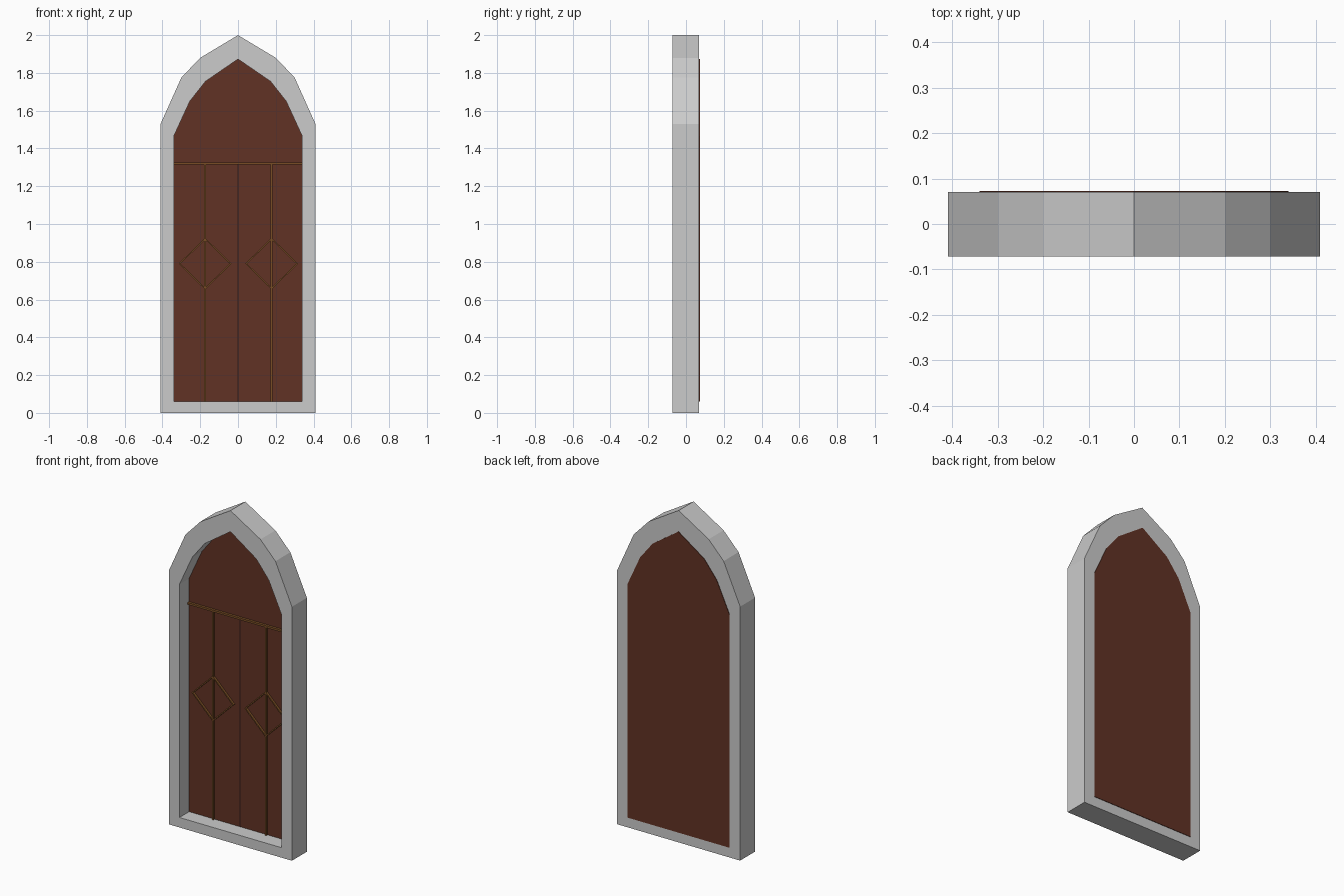
import bpy, bmesh

if "Cube" in bpy.data.objects:
    bpy.data.objects.remove(bpy.data.objects["Cube"])

def material(name, rgb):
    m = bpy.data.materials.new(name)
    m.diffuse_color = (*rgb, 1)
    m.use_nodes = True
    m.node_tree.nodes["Principled BSDF"].inputs["Base Color"].default_value = m.diffuse_color
    return m

wood = material("dark_wood", (0.12, 0.032, 0.018))
brass = material("brown_trim", (0.19, 0.075, 0.018))
dark = material("seam_dark", (0.03, 0.01, 0.008))

def finish(name, bm, mat=None):
    bmesh.ops.recalc_face_normals(bm, faces=bm.faces)
    me = bpy.data.meshes.new(name)
    bm.to_mesh(me)
    bm.free()
    ob = bpy.data.objects.new(name, me)
    bpy.context.collection.objects.link(ob)
    if mat:
        me.materials.append(mat)
    return ob

def mirrored(half):
    """Close a right-hand half profile whose last point is the apex."""
    return half + [(-x, z) for x, z in reversed(half[:-1])]

def slab(name, pts, y0, y1, mat):
    bm = bmesh.new()
    f = bm.faces.new([bm.verts.new((x, y0, z)) for x, z in pts])
    ext = bmesh.ops.extrude_face_region(bm, geom=[f], use_keep_orig=True)
    bmesh.ops.translate(bm, vec=(0, y1 - y0, 0),
                        verts=[g for g in ext["geom"] if isinstance(g, bmesh.types.BMVert)])
    return finish(name, bm, mat)

def ring(name, outer, inner, y0, y1, mat=None):
    """Frame with rectangular section between two matching profiles."""
    bm = bmesh.new()
    loops = [[bm.verts.new((x, y, z)) for x, z in p]
             for p, y in ((outer, y0), (outer, y1), (inner, y1), (inner, y0))]
    n = len(outer)
    for k in range(4):
        a, b = loops[k], loops[(k + 1) % 4]
        for i in range(n):
            j = (i + 1) % n
            bm.faces.new((a[i], a[j], b[j], b[i]))
    return finish(name, bm, mat)

def bar(name, x0, x1, z0, z1, y0, y1, mat):
    return slab(name, [(x0, z0), (x1, z0), (x1, z1), (x0, z1)], y0, y1, mat)

def diamond(cx, cz, rx, rz):
    return [(cx + rx, cz), (cx, cz + rz), (cx - rx, cz), (cx, cz - rz)]

# Pointed stone surround
outer = mirrored([(0.41, 0), (0.41, 1.53), (0.30, 1.775), (0.20, 1.88), (0, 2.0)])
inner = mirrored([(0.34, 0.06), (0.34, 1.465), (0.255, 1.65), (0.172, 1.755), (0, 1.873)])
ring("stone_frame", outer, inner, -0.072, 0.07)

# Recessed door panel, just proud of the frame at the back
FACE = 0.02
slab("door_panel", inner, FACE, 0.073, wood)
bar("centre_seam", -0.002, 0.002, 0.06, 1.315, FACE - 0.001, FACE + 0.005, dark)

# Raised trim: transom, uprights and diamonds
bar("transom_trim", -0.34, 0.34, 1.314, 1.326, FACE - 0.015, FACE + 0.005, brass)
for side, cx in (("left", -0.174), ("right", 0.178)):
    bar(f"upright_trim_{side}", cx - 0.005, cx + 0.005, 0.06, 1.315,
        FACE - 0.012, FACE + 0.005, brass)
    ring(f"diamond_trim_{side}", diamond(cx, 0.79, 0.14, 0.137),
         diamond(cx, 0.79, 0.13, 0.127), FACE - 0.014, FACE + 0.005, brass)
